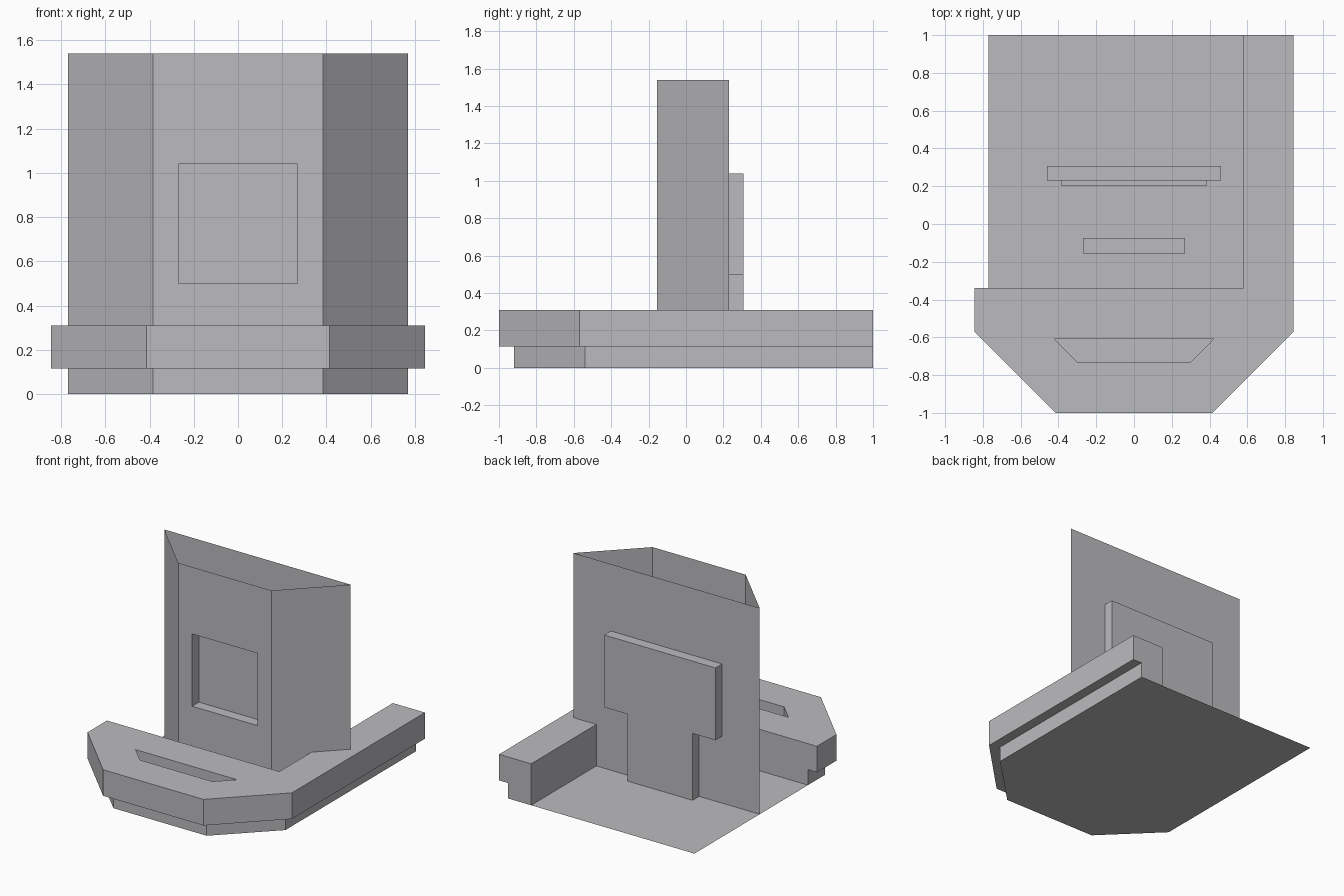
import bpy, bmesh

if "Cube" in bpy.data.objects:
    bpy.data.objects.remove(bpy.data.objects["Cube"])

grey = bpy.data.materials.new("plain grey")
grey.diffuse_color = (0.5, 0.5, 0.52, 1)
grey.use_nodes = True
grey.node_tree.nodes["Principled BSDF"].inputs["Base Color"].default_value = grey.diffuse_color


def finish(name, bm):
    """Turn a bmesh into a named grey object."""
    mesh = bpy.data.meshes.new(name)
    bm.to_mesh(mesh)
    bm.free()
    mesh.materials.append(grey)
    obj = bpy.data.objects.new(name, mesh)
    bpy.context.collection.objects.link(obj)
    return obj


def ring(bm, points):
    return [bm.verts.new(p) for p in points]


def bridge(bm, a, b):
    for i in range(len(a)):
        j = (i + 1) % len(a)
        bm.faces.new((a[i], a[j], b[j], b[i]))


def prism(name, start, end, cap_start=True, cap_end=True):
    """Join two matching outlines with side walls and optional caps."""
    bm = bmesh.new()
    a, b = ring(bm, start), ring(bm, end)
    bridge(bm, a, b)
    if cap_start:
        bm.faces.new(a[::-1])
    if cap_end:
        bm.faces.new(b)
    # outlines may run either way round, so turn the walls outwards
    if not (cap_start and cap_end):
        fill = [bm.faces.new(r) for r, c in ((a[::-1], cap_start), (b, cap_end)) if not c]
    else:
        fill = []
    bmesh.ops.recalc_face_normals(bm, faces=bm.faces)
    bmesh.ops.delete(bm, geom=fill, context='FACES_ONLY')
    return finish(name, bm)


def at_z(points, z):
    return [(x, y, z) for x, y in points]


def at_y(points, y):
    return [(x, y, z) for x, z in points]


def deck(half, nose, front, shoulder):
    """L-shaped outline: chamfered front with an arm along the right side."""
    return [(half, 1), (0.58, 1), (0.58, -0.34), (-half, -0.34), (-half, shoulder),
            (-nose, front), (nose, front), (half, shoulder)]


# Base: thin floor, lower step and overhanging deck
low = deck(0.77, 0.385, -0.92, -0.54)
floor = bmesh.new()
floor.faces.new(ring(floor, at_z([(0.77, 1), (0.77, -0.54), (0.385, -0.92),
                                  (-0.385, -0.92), (-0.77, -0.54), (-0.77, 1)], 0)))
finish("floor", floor)
prism("lower_step", at_z(low, 0), at_z(low, 0.115), False, False)
top = deck(0.845, 0.415, -1, -0.57)
upper = prism("upper_deck", at_z(top, 0.115), at_z(top, 0.31))

# Slot sunk into the front of the deck
slot = [(-0.3, -0.73), (0.3, -0.73), (0.42, -0.61), (-0.42, -0.61)]
cutter = prism("slot_cutter", at_z(slot, 0.23), at_z(slot, 0.4))
cutter.hide_render = True
mod = upper.modifiers.new("slot", 'BOOLEAN')
mod.operation, mod.solver, mod.object = 'DIFFERENCE', 'EXACT', cutter
bpy.context.view_layer.objects.active = upper
bpy.ops.object.modifier_apply(modifier="slot")
bpy.data.objects.remove(cutter)

# Tower: open-topped trapezoid shell with a recessed front window
H, F, B = 1.54, -0.155, 0.23
bm = bmesh.new()
fl, fr, br, bl = [ring(bm, [(x, y, 0), (x, y, H)])
                  for x, y in ((-0.385, F), (0.385, F), (0.77, B), (-0.77, B))]
for a, b in ((fr, br), (br, bl), (bl, fl)):
    bm.faces.new((a[0], b[0], b[1], a[1]))
window = [(-0.27, 0.5), (0.27, 0.5), (0.27, 1.04), (-0.27, 1.04)]
rim, back = ring(bm, at_y(window, F)), ring(bm, at_y(window, F + 0.08))
bridge(bm, [fl[0], fr[0], fr[1], fl[1]], rim)
bridge(bm, rim, back)
bm.faces.new(back)
finish("tower", bm)

# T-shaped panel on the rear wall, with a shallow block inside it
tee = [(-0.27, 0), (0.27, 0), (0.27, 0.5), (0.46, 0.5),
       (0.46, 1.04), (-0.46, 1.04), (-0.46, 0.5), (-0.27, 0.5)]
prism("rear_panel", at_y(tee, B), at_y(tee, 0.308), cap_start=False)
block = [(-0.385, 0.58), (0.385, 0.58), (0.385, 0.96), (-0.385, 0.96)]
prism("inner_block", at_y(block, B), at_y(block, 0.2), cap_start=False)
